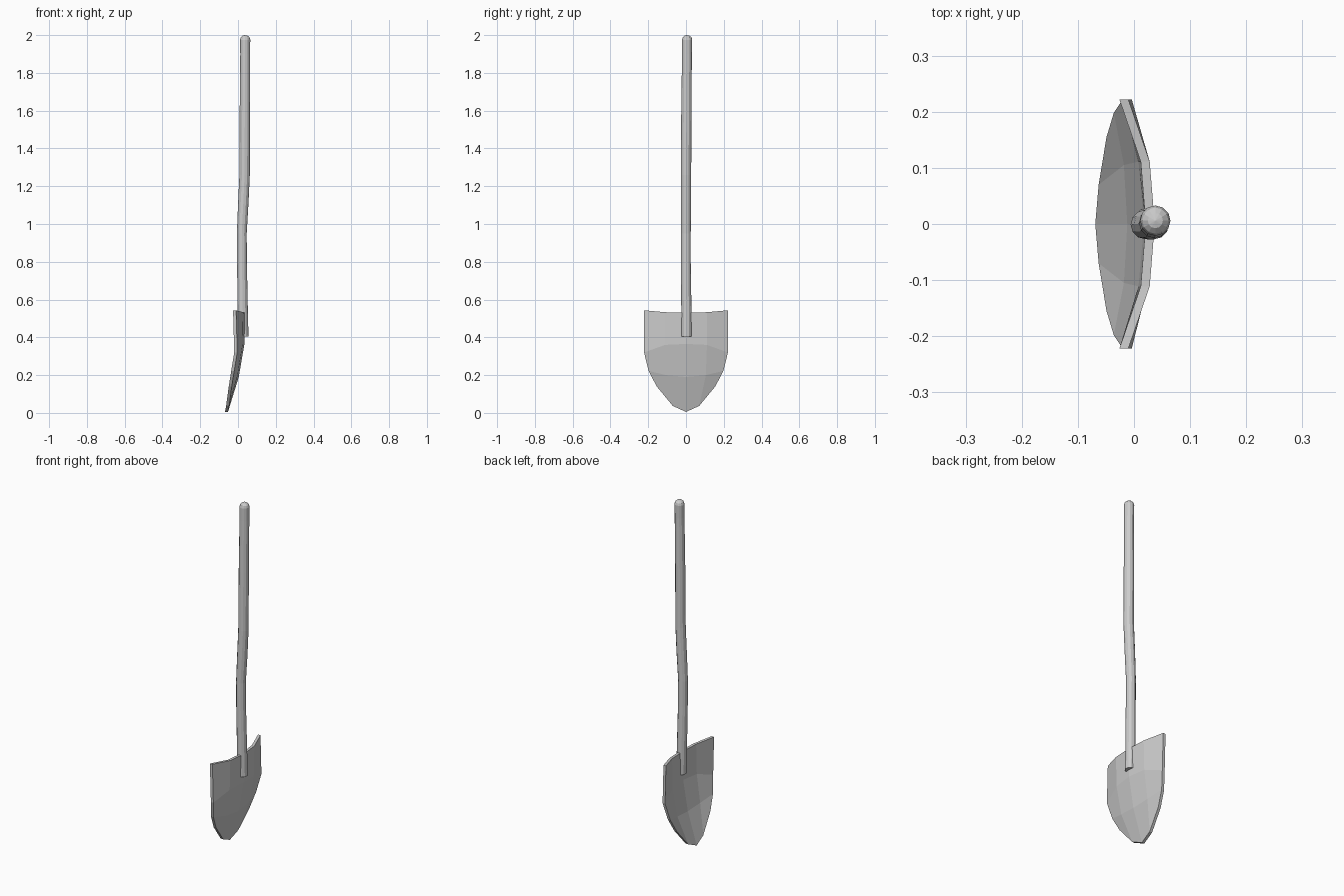
import bpy, bmesh, math
from mathutils import Vector

if "Cube" in bpy.data.objects:
    bpy.data.objects.remove(bpy.data.objects["Cube"])


def finish(bm, name):
    bmesh.ops.recalc_face_normals(bm, faces=bm.faces)
    mesh = bpy.data.meshes.new(name)
    bm.to_mesh(mesh)
    bm.free()
    obj = bpy.data.objects.new(name, mesh)
    bpy.context.collection.objects.link(obj)
    return obj


# Blade: dished sheet; each row gives centre, middle and edge points of one half
half_rows = [
    [(0.037, 0, 0.530), (0.028, 0.111, 0.533), (-0.010, 0.222, 0.543)],
    [(0.034, 0, 0.365), (0.024, 0.111, 0.360), (-0.004, 0.222, 0.320)],
    [(0.004, 0, 0.190), (-0.002, 0.105, 0.200), (-0.020, 0.198, 0.222)],
    [(-0.053, 0, 0.005), (-0.047, 0.070, 0.037), (-0.033, 0.155, 0.140)],
]
bm = bmesh.new()
grid = []
for row in half_rows:
    mirrored = [(x, -y, z) for x, y, z in reversed(row[1:])]
    grid.append([bm.verts.new(p) for p in mirrored + row])
for a, b in zip(grid, grid[1:]):
    for i in range(4):
        bm.faces.new((a[i], a[i + 1], b[i + 1], b[i]))
# Thicken toward the hollow side, keeping the back sheet
back = list(bm.faces)
ext = bmesh.ops.extrude_face_region(bm, geom=back, use_keep_orig=True)
moved = [g for g in ext["geom"] if isinstance(g, bmesh.types.BMVert)]
bmesh.ops.translate(bm, verts=moved, vec=(-0.016, 0, 0))
finish(bm, "blade")

# Handle: slightly crooked pole lofted through rings, with a domed top
SIDES = 12
R = 0.0275
rings = [
    (0.028, 0.003, 0.405, R), (0.025, 0.002, 0.55, 0.027),
    (0.021, -0.001, 0.80, 0.026), (0.020, -0.001, 0.95, 0.026),
    (0.028, 0.0, 1.11, R), (0.035, 0.0, 1.26, R),
    (0.036, 0.002, 1.60, 0.027), (0.038, 0.005, 1.90, 0.026),
]
for deg in (0, 30, 60):
    a = math.radians(deg)
    rings.append((0.038, 0.006, 1.975 + 0.025 * math.sin(a), 0.027 * math.cos(a)))
bm = bmesh.new()
loops = []
for x, y, z, r in rings:
    loops.append([bm.verts.new((x + r * math.cos(k * math.tau / SIDES),
                                y + r * math.sin(k * math.tau / SIDES), z))
                  for k in range(SIDES)])
for a, b in zip(loops, loops[1:]):
    for k in range(SIDES):
        n = (k + 1) % SIDES
        bm.faces.new((a[k], a[n], b[n], b[k]))
bm.faces.new(loops[0])
tip = bm.verts.new(Vector((0.038, 0.006, 2.0)))
for k in range(SIDES):
    bm.faces.new((loops[-1][k], loops[-1][(k + 1) % SIDES], tip))
finish(bm, "handle")
